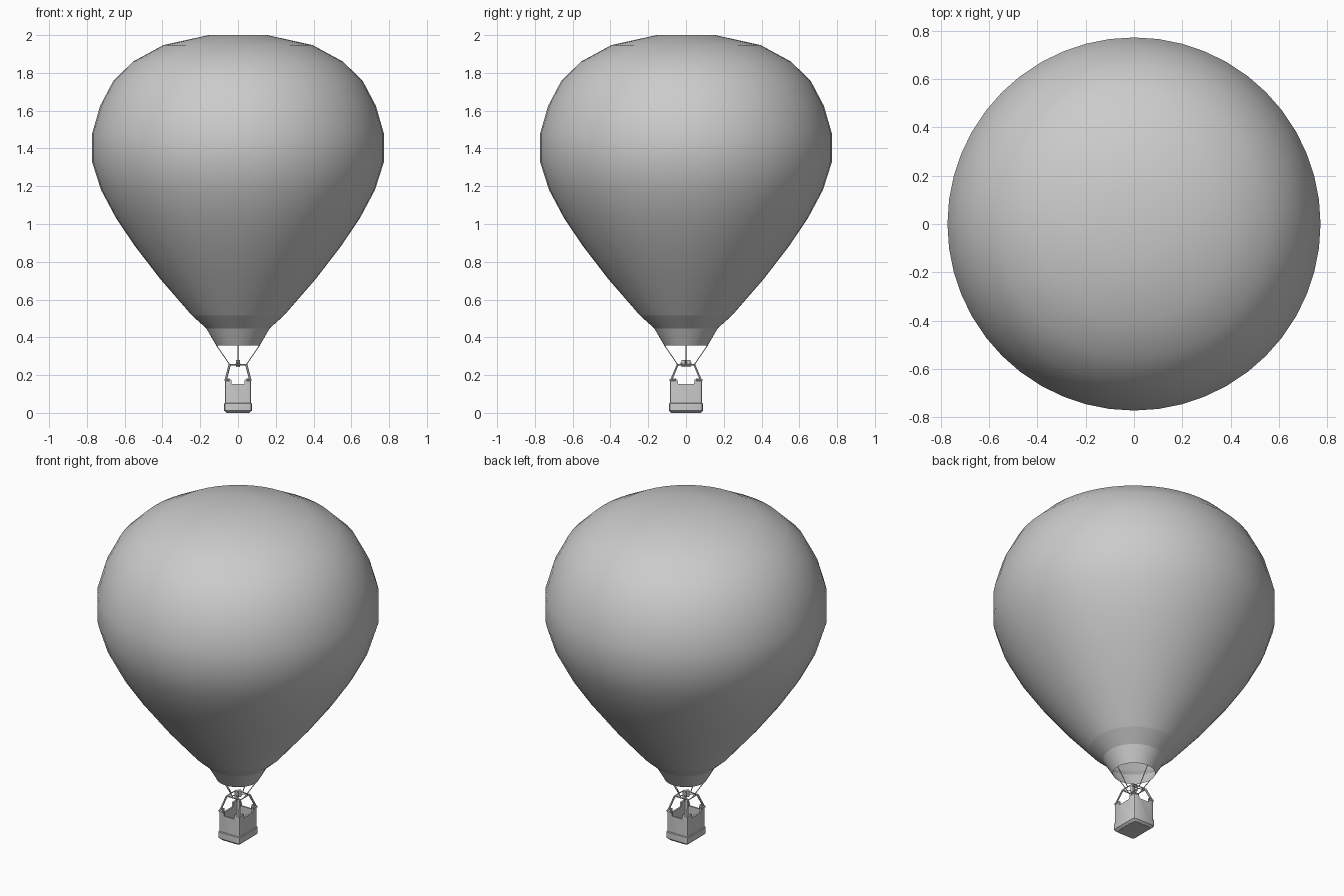
import bpy, bmesh, math
from mathutils import Vector

cube = bpy.data.objects.get("Cube")
if cube:
    bpy.data.objects.remove(cube, do_unlink=True)

grey = bpy.data.materials.new("plain grey")
grey.use_nodes = True
grey.diffuse_color = (0.6, 0.6, 0.6, 1)
grey.node_tree.nodes["Principled BSDF"].inputs["Base Color"].default_value = (0.6, 0.6, 0.6, 1)


def add(name, bm, smooth=None):
    mesh = bpy.data.meshes.new(name)
    bmesh.ops.recalc_face_normals(bm, faces=bm.faces)
    bm.to_mesh(mesh)
    bm.free()
    mesh.materials.append(grey)
    ob = bpy.data.objects.new(name, mesh)
    bpy.context.collection.objects.link(ob)
    if smooth:
        bpy.ops.object.select_all(action='DESELECT')
        ob.select_set(True)
        bpy.context.view_layer.objects.active = ob
        bpy.ops.object.shade_smooth_by_angle(angle=math.radians(smooth))
    return ob


def lathe(name, profile, steps, smooth):
    bm = bmesh.new()
    verts = [bm.verts.new((r, 0, z)) for r, z in profile]
    edges = [bm.edges.new(pair) for pair in zip(verts, verts[1:])]
    bmesh.ops.spin(bm, geom=verts + edges, cent=(0, 0, 0), axis=(0, 0, 1),
                   angle=math.tau, steps=steps, use_duplicate=False)
    bmesh.ops.remove_doubles(bm, verts=bm.verts, dist=0.0005)
    return add(name, bm, smooth)


def rod(name, a, b, radius, sides=6):
    a, b = Vector(a), Vector(b)
    bm = bmesh.new()
    bmesh.ops.create_cone(bm, cap_ends=True, segments=sides, radius1=radius,
                          radius2=radius, depth=(b - a).length)
    turn = (b - a).to_track_quat('Z', 'Y').to_matrix()
    bmesh.ops.rotate(bm, matrix=turn, verts=bm.verts)
    bmesh.ops.translate(bm, vec=(a + b) / 2, verts=bm.verts)
    return add(name, bm, 40)


def rounded_loop(hx, hy, corner):
    loop = []
    for k, (sx, sy) in enumerate([(1, 1), (-1, 1), (-1, -1), (1, -1)]):
        for j in range(3):
            t = (k + j / 2) * math.pi / 2
            loop.append((sx * (hx - corner) + corner * math.cos(t),
                         sy * (hy - corner) + corner * math.sin(t)))
    return loop


def skin(name, sections, corner):
    # loft through stacked rounded rectangles (half width, half depth, height)
    bm = bmesh.new()
    rings = [[bm.verts.new((x, y, z)) for x, y in rounded_loop(hx, hy, corner)]
             for hx, hy, z in sections]
    for low, high in zip(rings, rings[1:]):
        for i in range(len(low)):
            j = (i + 1) % len(low)
            bm.faces.new((low[i], low[j], high[j], high[i]))
    bm.faces.new(rings[0])
    bm.faces.new(rings[-1])
    return add(name, bm, 30)


# Envelope and the flared skirt at its mouth
lathe("envelope", [(0, 2.0), (0.155, 2.0), (0.395, 1.947), (0.555, 1.86),
                   (0.66, 1.758), (0.73, 1.625), (0.772, 1.48), (0.772, 1.327),
                   (0.725, 1.18), (0.645, 1.03), (0.545, 0.882), (0.41, 0.707),
                   (0.243, 0.515)], 48, 60)
lathe("envelope_throat", [(0.243, 0.515), (0.168, 0.448)], 48, 60)
lathe("skirt", [(0.168, 0.448), (0.116, 0.358)], 48, 60)

# Basket: hollow body with a dipped rim on all four sides
basket = skin("basket", [(0.06, 0.078, 0), (0.07, 0.086, 0.012),
                         (0.07, 0.086, 0.178),
                         (0.06, 0.076, 0.178), (0.06, 0.076, 0.03)], 0.012)


def cutter(name, size_x, size_y):
    bm = bmesh.new()
    bmesh.ops.create_cube(bm, size=1)
    bmesh.ops.scale(bm, vec=(size_x, size_y, 0.08), verts=bm.verts)
    for v in bm.verts:
        if v.co.z < 0:
            v.co.x *= 0.85
            v.co.y *= 0.85
    bmesh.ops.translate(bm, vec=(0, 0, 0.192), verts=bm.verts)
    ob = add(name, bm)
    ob.hide_render = True
    ob.hide_viewport = True
    ob.display_type = 'WIRE'
    cut = basket.modifiers.new(name, 'BOOLEAN')
    cut.operation = 'DIFFERENCE'
    cut.solver = 'EXACT'
    cut.object = ob


cutter("rim_cutter_front", 0.08, 0.4)
cutter("rim_cutter_side", 0.4, 0.1)

# Protective band around the foot of the basket
skin("basket_foot", [(0.062, 0.08, 0.002), (0.074, 0.09, 0.012),
                     (0.074, 0.09, 0.05), (0.07, 0.086, 0.053)], 0.014)

# Padded rim corners, posts up to the burner frame
for sx in (-1, 1):
    for sy in (-1, 1):
        side = ("left" if sx > 0 else "right") + ("_back" if sy > 0 else "_front")
        rod("rim_pad_x_" + side, (sx * 0.066, sy * 0.082, 0.174),
            (sx * 0.044, sy * 0.082, 0.174), 0.007)
        rod("rim_pad_y_" + side, (sx * 0.066, sy * 0.082, 0.174),
            (sx * 0.066, sy * 0.054, 0.174), 0.007)
        rod("post_" + side, (sx * 0.066, sy * 0.08, 0.17),
            (sx * 0.044, sy * 0.044, 0.256), 0.006)
        rod("frame_arm_" + side, (sx * 0.044, sy * 0.044, 0.255),
            (0, sy * 0.014, 0.258), 0.003)

# Twin burners on a crossbar
for sy, where in ((-1, "front"), (1, "back")):
    rod("burner_" + where, (0, sy * 0.014, 0.243), (0, sy * 0.014, 0.28), 0.011, 12)
rod("burner_crossbar", (0, -0.028, 0.262), (0, 0.028, 0.262), 0.006)

# Ropes from the skirt to the burner frame
for k in range(4):
    dx, dy = ((1, 0), (0, 1), (-1, 0), (0, -1))[k]
    rod("rope_%d" % (k + 1), (dx * 0.116, dy * 0.116, 0.36),
        (dx * 0.044, dy * 0.044, 0.255), 0.0025, 5)

# Thin hoop joining posts and ropes
bm = bmesh.new()
corners = rounded_loop(0.046, 0.046, 0.015)
for i, (x, y) in enumerate(corners):
    a, b = Vector((x, y, 0.255)), Vector((*corners[(i + 1) % len(corners)], 0.255))
    part = bmesh.ops.create_cone(bm, cap_ends=True, segments=6, radius1=0.003,
                                 radius2=0.003, depth=(b - a).length)["verts"]
    bmesh.ops.rotate(bm, matrix=(b - a).to_track_quat('Z', 'Y').to_matrix(), verts=part)
    bmesh.ops.translate(bm, vec=(a + b) / 2, verts=part)
add("burner_hoop", bm, 40)
